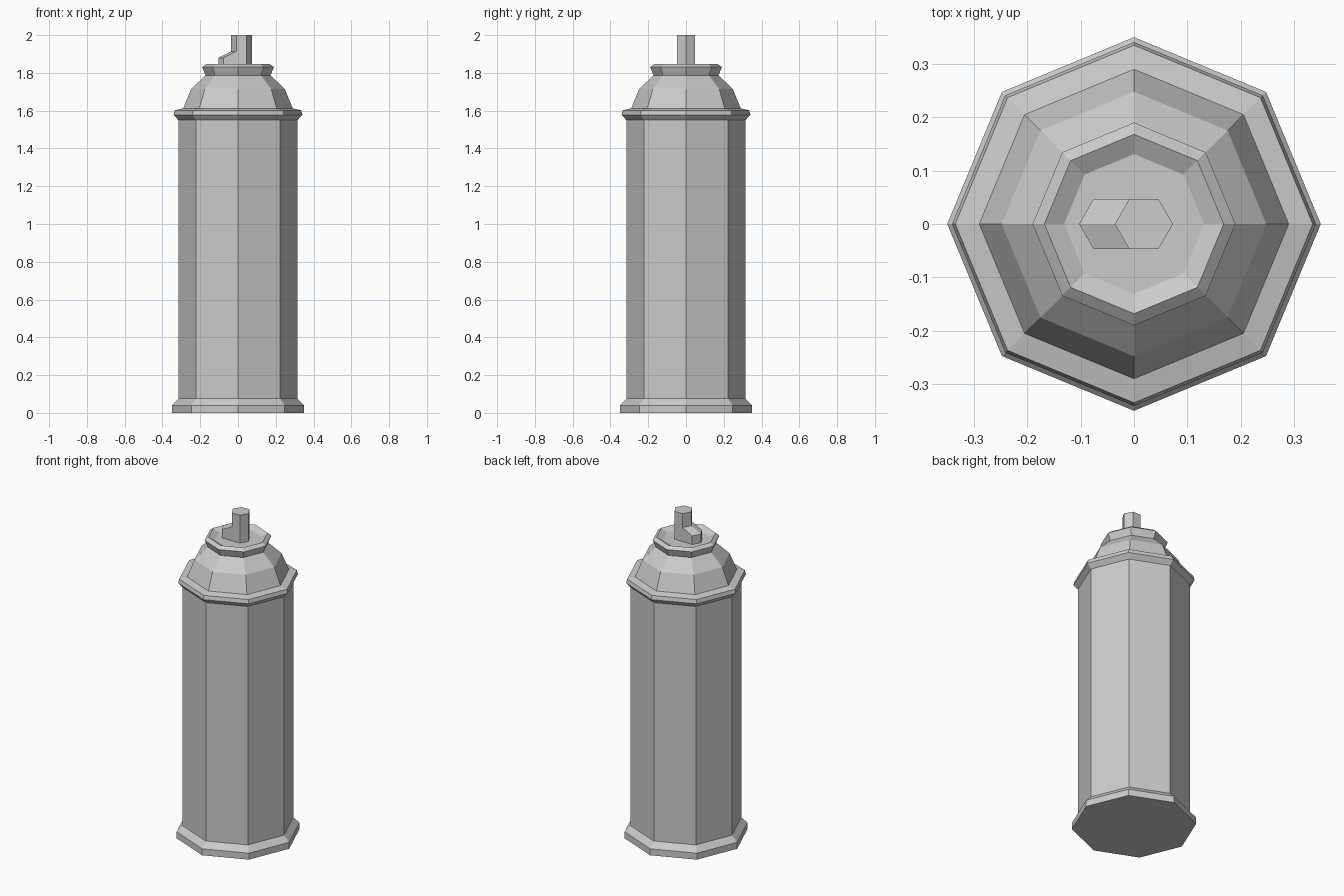
import bpy
import bmesh
from math import cos, sin, pi
from mathutils import Vector

SIDES = 8

cube = bpy.data.objects.get("Cube")
if cube:
    bpy.data.objects.remove(cube, do_unlink=True)

grey = bpy.data.materials.new("plain_grey")
grey.use_nodes = True
colour = (0.6, 0.6, 0.6, 1)
grey.diffuse_color = colour
grey.node_tree.nodes["Principled BSDF"].inputs["Base Color"].default_value = colour


def finish(name, bm):
    mesh = bpy.data.meshes.new(name)
    bm.to_mesh(mesh)
    bm.free()
    mesh.materials.append(grey)
    obj = bpy.data.objects.new(name, mesh)
    bpy.context.collection.objects.link(obj)
    return obj


def ring(bm, radius, z, count, x=0.0):
    return [bm.verts.new((x + radius * cos(2 * pi * i / count),
                          radius * sin(2 * pi * i / count), z)) for i in range(count)]


def bridge(bm, low, high):
    n = len(low)
    return [bm.faces.new((low[i], low[(i + 1) % n], high[(i + 1) % n], high[i]))
            for i in range(n)]


def lathe(name, profile, cap_bottom=False, cap_top=False):
    """Turn (radius, height) points into a flat-sided ring of faces."""
    bm = bmesh.new()
    rings = [ring(bm, r, z, SIDES) for r, z in profile]
    for low, high in zip(rings, rings[1:]):
        bridge(bm, low, high)
    if cap_bottom:
        bm.faces.new(rings[0][::-1])
    if cap_top:
        bm.faces.new(rings[-1])
    return finish(name, bm)


# Can, from the foot up
lathe("base_ring", [(0.35, 0), (0.35, 0.04), (0.315, 0.075)], cap_bottom=True)
lathe("can_body", [(0.315, 0.075), (0.315, 1.55)])
lathe("top_rim", [(0.315, 1.55), (0.341, 1.578), (0.335, 1.602), (0.29, 1.612)])
lathe("shoulder", [(0.29, 1.612), (0.248, 1.715), (0.172, 1.787)])
# Valve cup with a dished top
lathe("valve_cup", [(0.172, 1.787), (0.19, 1.83), (0.168, 1.847), (0.131, 1.827)],
      cap_top=True)

# Hexagonal spray button, with its lower left faces drawn out into a sloping spout
bm = bmesh.new()
levels = [ring(bm, 0.0545, z, 6, x=0.0185) for z in (1.825, 1.914, 2.0)]
lower = bridge(bm, levels[0], levels[1])
bridge(bm, levels[1], levels[2])
bm.faces.new(levels[2])
bm.faces.new(levels[0][::-1])
spout = bmesh.ops.extrude_face_region(bm, geom=lower[2:4])
bmesh.ops.delete(bm, geom=lower[2:4], context='FACES')
for v in spout["geom"]:
    if isinstance(v, bmesh.types.BMVert):
        v.co += Vector((-0.067, 0, -0.034 if v.co.z > 1.9 else 0))
bmesh.ops.recalc_face_normals(bm, faces=bm.faces)
finish("spray_button", bm)
